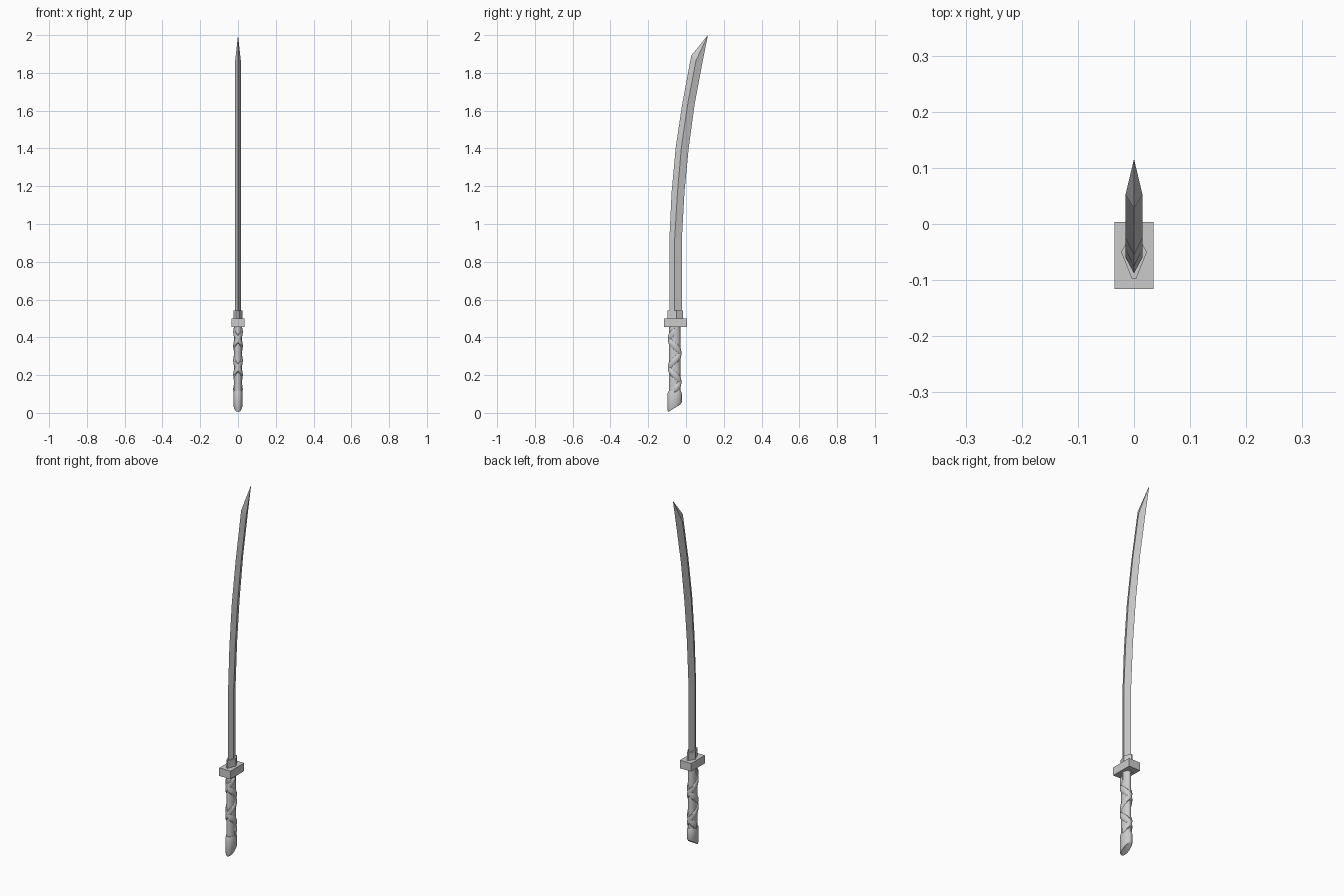
import bpy, math

if "Cube" in bpy.data.objects:
    bpy.data.objects.remove(bpy.data.objects["Cube"])

CY = -0.06  # centre line of the grip


def make(name, verts, faces, smooth=False):
    mesh = bpy.data.meshes.new(name)
    mesh.from_pydata(verts, [], faces)
    obj = bpy.data.objects.new(name, mesh)
    bpy.context.collection.objects.link(obj)
    bpy.ops.object.select_all(action='DESELECT')
    obj.select_set(True)
    bpy.context.view_layer.objects.active = obj
    bpy.ops.object.mode_set(mode='EDIT')
    bpy.ops.mesh.select_all(action='SELECT')
    bpy.ops.mesh.normals_make_consistent(inside=False)
    bpy.ops.object.mode_set(mode='OBJECT')
    if smooth:
        bpy.ops.object.shade_smooth_by_angle(angle=math.radians(40))
    return obj


def loft(name, rings, smooth=False):
    """Skin a stack of equal-sized rings and cap both ends."""
    n = len(rings[0])
    verts = [v for r in rings for v in r]
    faces = [(k * n + i, k * n + (i + 1) % n, (k + 1) * n + (i + 1) % n, (k + 1) * n + i)
             for k in range(len(rings) - 1) for i in range(n)]
    faces += [tuple(range(n)), tuple(range(len(verts) - n, len(verts)))]
    return make(name, verts, faces, smooth)


def oval(rx, ry, z, slope=0.0, n=20):
    pts = []
    for i in range(n):
        a = math.tau * i / n
        y = ry * math.sin(a)
        pts.append((rx * math.cos(a), CY + y, z + slope * y))
    return pts


# Blade: diamond section swept along the curve (back y, ridge y, edge y, z)
stations = [(-.088, -.060, -.022, .48), (-.088, -.060, -.022, .92),
            (-.076, -.045, -.008, 1.17), (-.055, -.025, .014, 1.40),
            (-.021, .008, .045, 1.63)]
rings = [[(0, b, z), (.015, r, z), (0, e, z), (-.015, r, z)] for b, r, e, z in stations]
rings.append([(0, .028, 1.892), (.015, .053, 1.865), (0, .088, 1.86), (-.015, .053, 1.865)])
verts = [v for r in rings for v in r] + [(0, .116, 2.0)]
faces = [(k * 4 + i, k * 4 + (i + 1) % 4, k * 4 + 4 + (i + 1) % 4, k * 4 + 4 + i)
         for k in range(5) for i in range(4)]
faces += [(20 + i, 20 + (i + 1) % 4, 24) for i in range(4)] + [(0, 1, 2, 3)]
make("blade", verts, faces)

# Blade collar
half = [(.004, -.097), (.023, -.05), (.004, -.016)]
outline = half + [(-x, y) for x, y in reversed(half)]
loft("blade_collar", [[(x, y, z) for x, y in outline] for z in (.49, .543)])

# Rectangular guard
bpy.ops.mesh.primitive_cube_add(size=1, location=(0, -.056, .4775))
guard = bpy.context.object
guard.name = "guard"
guard.scale = (.07, .12, .045)

# Grip core and slanted pommel
loft("grip_core", [oval(.0205, .030, z) for z in (.09, .46)], True)
loft("pommel", [oval(.019, .033, .026, .62), oval(.024, .038, .038, .55),
                oval(.025, .038, .10), oval(.022, .033, .116)], True)


# Two crossing wraps wound round the grip
def wrap(name, direction, phase, z0=.125, z1=.43, turns=2, steps=64):
    section = [(-.024, -.003), (-.017, .003), (0, .0055), (.017, .003), (.024, -.003)]
    rings = []
    for k in range(steps + 1):
        t = k / steps
        a = phase + direction * math.tau * turns * t
        z = z0 + (z1 - z0) * t
        rings.append([((.0205 + d) * math.cos(a), CY + (.031 + d) * math.sin(a), z + w)
                      for w, d in section])
    loft(name, rings, True)


wrap("grip_wrap_right", 1, 0)
wrap("grip_wrap_left", -1, math.pi)
